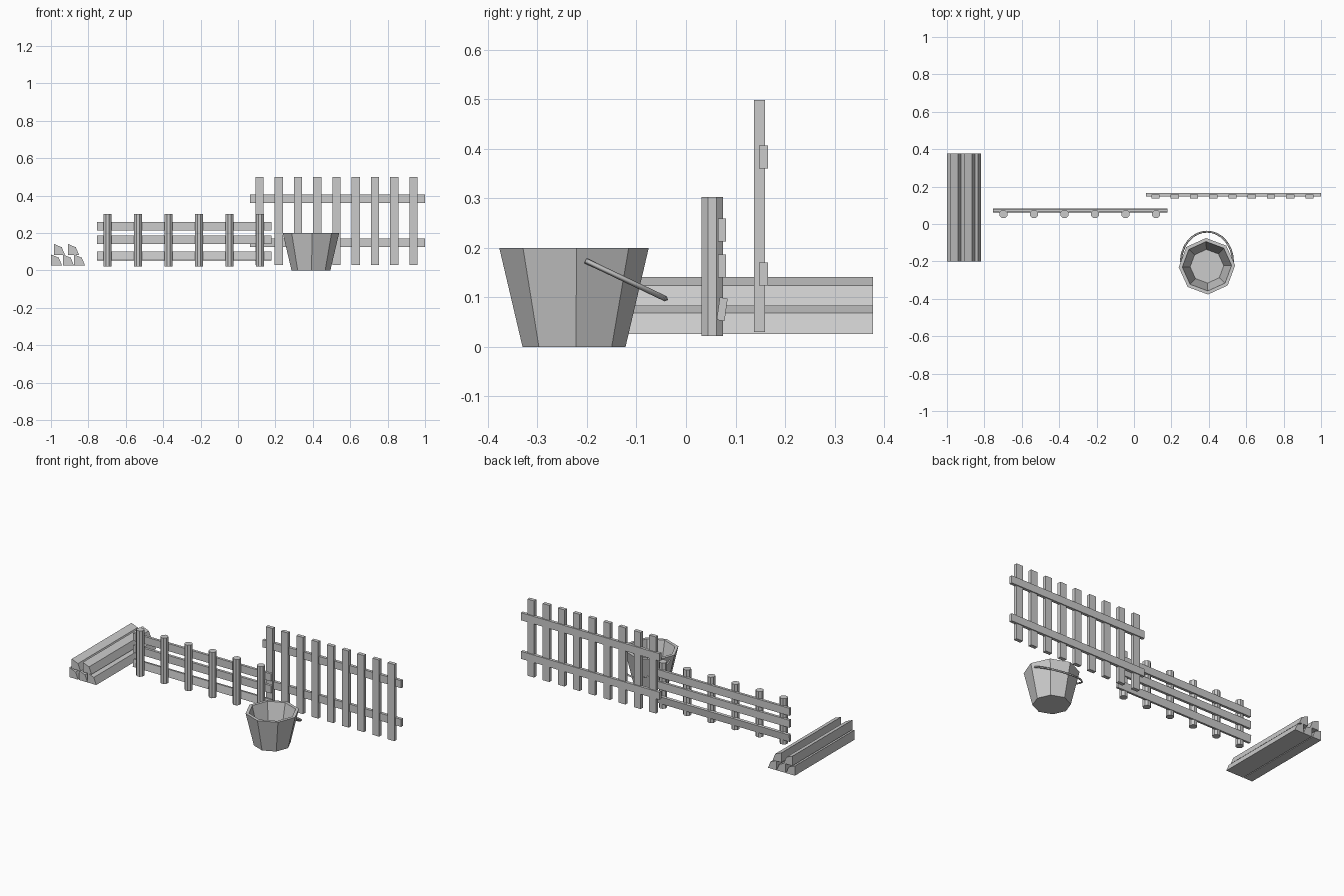
import bpy, bmesh
from math import radians, sin, cos, pi
from mathutils import Matrix

if "Cube" in bpy.data.objects:
    bpy.data.objects.remove(bpy.data.objects["Cube"])


def finish(name, bm):
    bmesh.ops.recalc_face_normals(bm, faces=bm.faces)
    me = bpy.data.meshes.new(name)
    bm.to_mesh(me)
    bm.free()
    ob = bpy.data.objects.new(name, me)
    bpy.context.collection.objects.link(ob)
    return ob


def box(name, x, y, z, tilt=0):
    """Box from (min, max) ranges, tilted about its own x axis."""
    size = [b - a for a, b in (x, y, z)]
    mid = [(a + b) / 2 for a, b in (x, y, z)]
    bm = bmesh.new()
    m = (Matrix.Translation(mid) @ Matrix.Rotation(radians(tilt), 4, 'X')
         @ Matrix.Diagonal((*size, 1)))
    bmesh.ops.create_cube(bm, size=1, matrix=m)
    return finish(name, bm)


# Tall picket fence
for i in range(9):
    cx = 0.115 + i * 0.1029
    box("picket", (cx - 0.0225, cx + 0.0225), (0.137, 0.159), (0.03, 0.498))
for z in (0.124, 0.36):
    box("picket_rail", (0.064, 1.0), (0.147, 0.165), (z, z + 0.046))

# Low fence with round posts
for i in range(6):
    bm = bmesh.new()
    bmesh.ops.create_cone(bm, cap_ends=True, segments=8, radius1=0.023, radius2=0.023, depth=0.28,
                          matrix=Matrix.Translation((-0.698 + i * 0.1632, 0.053, 0.162))
                          @ Matrix.Rotation(pi / 8, 4, 'Z'))
    finish("fence_post", bm)
for z, t in ((0.213, 0), (0.14, 0), (0.053, -8)):
    box("fence_rail", (-0.755, 0.178), (0.065, 0.081), (z, z + 0.046), t)

# Stack of quarter-split logs
r = 0.059
for x, z in ((-1, 0.026), (-0.936, 0.026), (-0.877, 0.026), (-0.984, 0.082), (-0.909, 0.082)):
    bm = bmesh.new()
    prof = [(0, 0), (r, 0), (r * 0.71, r * 0.71), (0, r)]
    f = bm.faces.new([bm.verts.new((x + a, -0.2, z + b)) for a, b in prof])
    ext = bmesh.ops.extrude_face_region(bm, geom=[f], use_keep_orig=True)
    bmesh.ops.translate(bm, vec=(0, 0.577, 0),
                        verts=[v for v in ext["geom"] if isinstance(v, bmesh.types.BMVert)])
    finish("split_log", bm)

# Eight-sided bucket, hollow
BX, BY = 0.39, -0.226
bm = bmesh.new()
rings = []
for rad, z in ((0.104, 0), (0.151, 0.2), (0.132, 0.2), (0.09, 0.02)):
    rings.append([bm.verts.new((BX + rad * cos(radians(2) + k * pi / 4),
                                BY + rad * sin(radians(2) + k * pi / 4), z)) for k in range(8)])
for a, b in zip(rings, rings[1:]):
    for k in range(8):
        j = (k + 1) % 8
        bm.faces.new((a[k], a[j], b[j], b[k]))
bm.faces.new(rings[0])
bm.faces.new(rings[-1])
finish("bucket", bm)

# Bucket handle drooping backwards
cu = bpy.data.curves.new("bucket_handle", 'CURVE')
cu.dimensions = '3D'
cu.bevel_depth = 0.0055
cu.bevel_resolution = 0
cu.use_fill_caps = True
sp = cu.splines.new('POLY')
sp.points.add(16)
for k, p in enumerate(sp.points):
    a = pi * k / 16
    p.co = (BX + 0.139 * cos(a), -0.203 + 0.162 * sin(a), 0.174 - 0.077 * sin(a), 1)
ob = bpy.data.objects.new("bucket_handle", cu)
bpy.context.collection.objects.link(ob)
